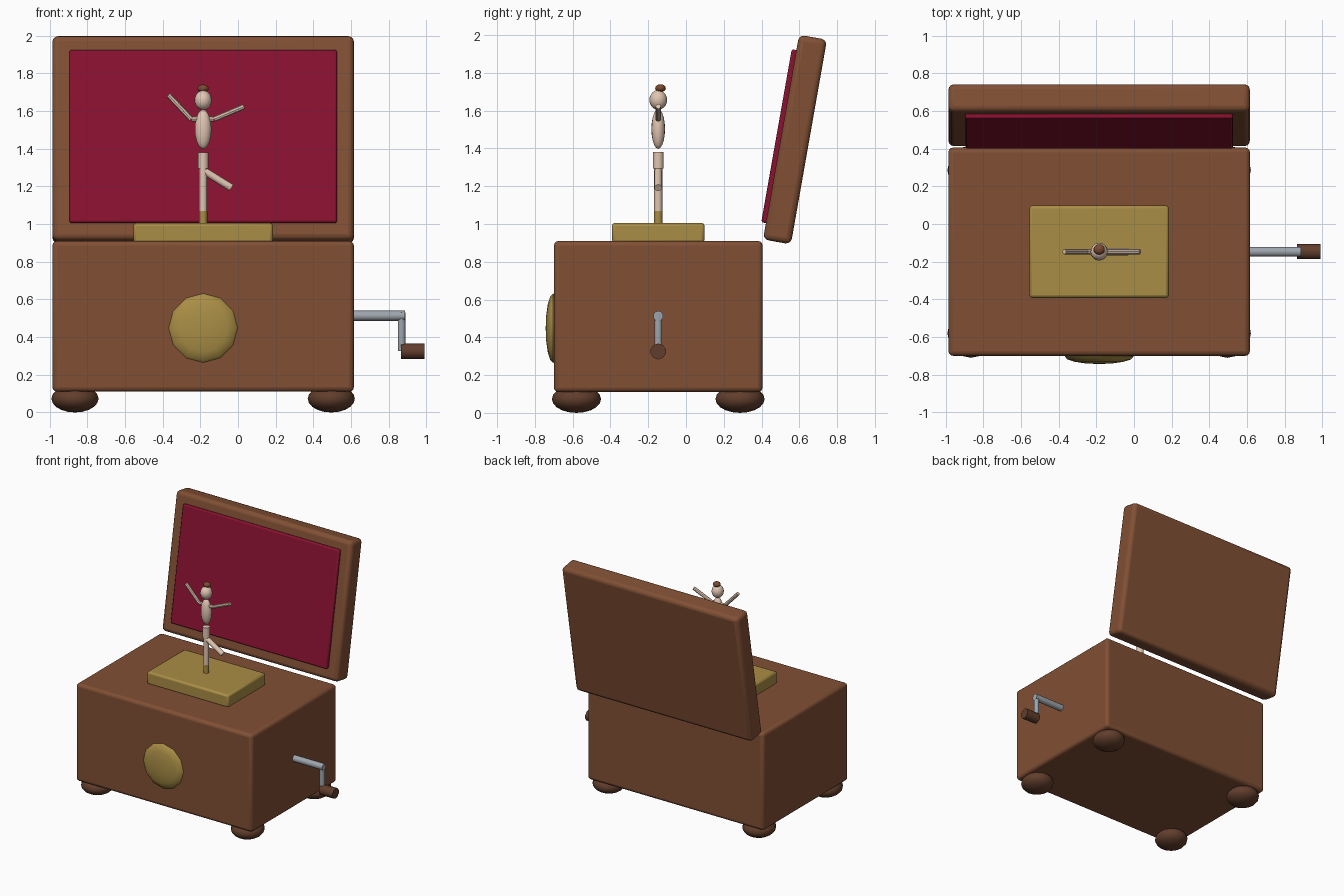
import bpy
import math
from mathutils import Vector, Matrix

cube = bpy.data.objects.get("Cube")
if cube:
    bpy.data.objects.remove(cube, do_unlink=True)


def material(name, r, g, b):
    m = bpy.data.materials.new(name)
    m.use_nodes = True
    m.diffuse_color = (r, g, b, 1)
    m.node_tree.nodes["Principled BSDF"].inputs["Base Color"].default_value = (r, g, b, 1)
    return m


WOOD = material("brown wood", 0.22, 0.08, 0.035)
DARK = material("dark wood", 0.12, 0.048, 0.025)
GOLD = material("brass", 0.40, 0.27, 0.06)
VELVET = material("crimson velvet", 0.25, 0.006, 0.03)
STEEL = material("steel", 0.34, 0.38, 0.42)
SKIN = material("pale skin", 0.75, 0.56, 0.44)
HAIR = material("brown hair", 0.20, 0.07, 0.03)

CX, CY = -0.185, -0.147   # centre of the box and figure


def finish(name, mat):
    ob = bpy.context.object
    ob.name = name
    ob.data.materials.append(mat)
    bpy.ops.object.shade_smooth_by_angle(angle=math.radians(40))
    return ob


def block(name, size, loc, mat, bevel, segments=3, tilt=0):
    bpy.ops.mesh.primitive_cube_add(size=1, location=loc)
    ob = bpy.context.object
    ob.data.transform(Matrix.Diagonal((*size, 1)))
    ob.rotation_euler.x = tilt
    finish(name, mat)
    mod = ob.modifiers.new("soft edges", 'BEVEL')
    mod.width, mod.segments = bevel, segments
    return ob


def ball(name, radii, loc, mat, segments=16, rings=10, turn=0):
    bpy.ops.mesh.primitive_uv_sphere_add(segments=segments, ring_count=rings, radius=1, location=loc)
    ob = bpy.context.object
    ob.data.transform(Matrix.Rotation(turn, 4, 'X'))
    ob.data.transform(Matrix.Diagonal((*radii, 1)))
    finish(name, mat)
    bpy.ops.object.shade_smooth()
    return ob


def rod(name, a, b, radius, mat, sides=10):
    a, b = Vector(a), Vector(b)
    d = b - a
    bpy.ops.mesh.primitive_cylinder_add(vertices=sides, radius=radius, depth=d.length, location=(a + b) / 2)
    bpy.context.object.rotation_euler = d.to_track_quat('Z', 'Y').to_euler()
    return finish(name, mat)


# Box and its bun feet
block("box_body", (1.6, 1.105, 0.8), (CX, CY, 0.51), WOOD, 0.025)
for sx, side in ((-1, "right"), (1, "left")):
    for sy, end in ((-1, "front"), (1, "back")):
        ball(f"{end}_{side}_foot", (0.125, 0.13, 0.073),
             (CX + sx * 0.68, CY + sy * 0.433, 0.073), DARK)

# Open lid, leaning back, with a padded lining
tilt = math.radians(-10)
lid_centre = Vector((CX, 0.577, 1.447))
block("lid", (1.6, 0.15, 1.1), lid_centre, WOOD, 0.03, tilt=tilt)
offset = Matrix.Rotation(tilt, 3, 'X') @ Vector((0, -0.08, 0.003))
block("lid_lining", (1.42, 0.04, 0.93), lid_centre + offset, VELVET, 0.01, 2, tilt)

# Brass stage and front medallion
block("stage", (0.74, 0.49, 0.105), (CX, CY, 0.953), GOLD, 0.015, 2)
ball("front_medallion", (0.183, 0.04, 0.183), (CX, -0.703, 0.448), GOLD, 12, 8, math.pi / 2)

# Crank
rod("crank_shaft", (0.58, CY, 0.513), (0.885, CY, 0.513), 0.027, STEEL)
rod("crank_arm", (0.868, CY, 0.53), (0.868, CY, 0.325), 0.021, STEEL)
rod("crank_handle", (0.865, CY, 0.325), (0.99, CY, 0.325), 0.042, DARK)

# Dancer: legs
rod("dancer_shoe", (CX, CY, 0.99), (CX, CY, 1.068), 0.023, GOLD)
rod("dancer_standing_leg", (CX, CY, 1.06), (CX, CY, 1.37), 0.022, SKIN)
rod("dancer_hip", (CX, CY, 1.295), (CX, CY, 1.38), 0.029, SKIN)
rod("dancer_raised_leg", (CX, CY, 1.285), (-0.035, CY, 1.192), 0.02, SKIN)

# Dancer: torso, head and hair
ball("dancer_torso", (0.044, 0.036, 0.105), (CX, CY, 1.503), SKIN)
ball("dancer_head", (0.046, 0.047, 0.052), (CX, CY, 1.657), SKIN)
ball("dancer_hair_bun", (0.03, 0.028, 0.021), (CX, CY + 0.012, 1.719), HAIR, 12, 8)

# Dancer: arms, each a shoulder piece and a raised forearm
for side, elbow, hand in (("right", (-0.248, 1.556), (-0.37, 1.685)),
                          ("left", (-0.127, 1.556), (0.032, 1.623))):
    e = (elbow[0], CY, elbow[1])
    rod(f"dancer_{side}_shoulder", (CX, CY, 1.56), e, 0.014, SKIN, 8)
    rod(f"dancer_{side}_arm", e, (hand[0], CY, hand[1]), 0.014, SKIN, 8)
